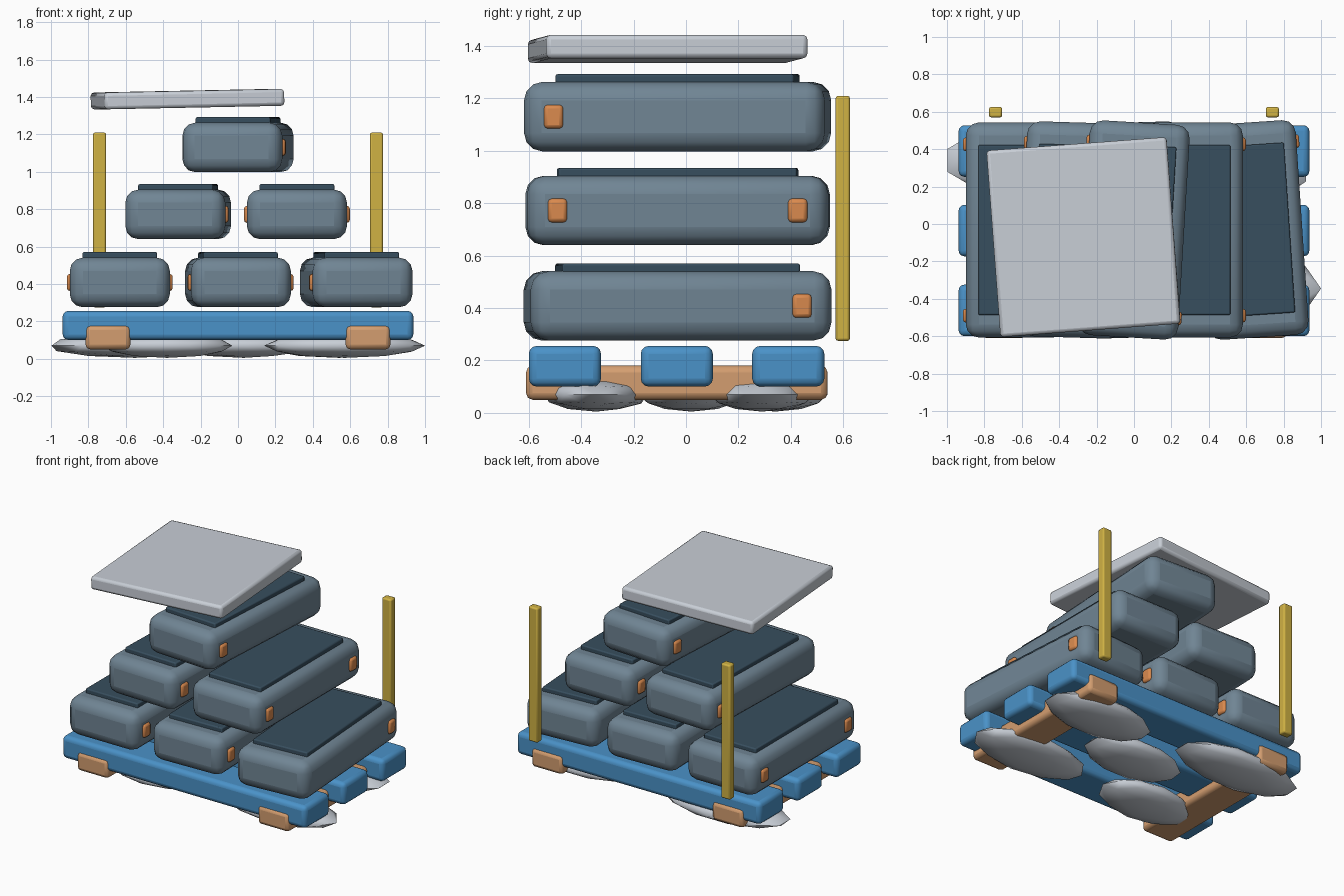
import bpy, math
from mathutils import Matrix, Vector

cube = bpy.data.objects.get("Cube")
if cube:
    bpy.data.objects.remove(cube, do_unlink=True)


def material(name, rgb):
    """Flat material from an sRGB triple (0-255)."""
    lin = [((c / 255 + 0.055) / 1.055) ** 2.4 for c in rgb]
    m = bpy.data.materials.new(name)
    m.use_nodes = True
    m.diffuse_color = (*lin, 1)
    m.node_tree.nodes["Principled BSDF"].inputs["Base Color"].default_value = (*lin, 1)
    return m


STONE = material("pale stone", (200, 206, 214))
BLUE = material("blue paint", (74, 146, 200))
TAN = material("tan wood", (212, 158, 112))
SLATE = material("slate cloth", (112, 133, 148))
DARK = material("dark slate", (55, 78, 94))
ORANGE = material("orange tag", (218, 138, 78))
YELLOW = material("mustard post", (208, 178, 68))


def finish(obj, name, mat, angle=40):
    obj.name = name
    obj.data.materials.append(mat)
    bpy.ops.object.shade_smooth_by_angle(angle=math.radians(angle))
    return obj


def block(name, size, matrix, mat, bevel, segments=2):
    """Box with rounded edges, placed by a matrix."""
    bpy.ops.mesh.primitive_cube_add(size=1)
    obj = bpy.context.object
    obj.data.transform(Matrix.Diagonal((*size, 1)))
    obj.matrix_world = matrix
    mod = obj.modifiers.new("rounding", "BEVEL")
    mod.width, mod.segments = bevel, segments
    return finish(obj, name, mat)


def at(x, y, z):
    return Matrix.Translation((x, y, z))


# Flattened stones under the platform: x, y, length radius, spin
STONES = [(0.54, 0.29, 0.40, 0), (0.57, -0.345, 0.43, 18), (0.03, 0.02, 0.36, 0),
          (-0.55, 0.34, 0.47, 0), (-0.38, -0.34, 0.35, 18)]
for i, (x, y, rx, spin) in enumerate(STONES):
    bpy.ops.mesh.primitive_ico_sphere_add(subdivisions=2, radius=1)
    stone = bpy.context.object
    stone.data.transform(Matrix.Diagonal((rx, 0.2, 0.065, 1))
                         @ Matrix.Rotation(math.radians(spin), 4, "Z"))
    stone.location = (x, y, 0.07)
    finish(stone, f"base_stone_{i + 1}", STONE, 60)

# Pallet: runners front to back, planks across
for side, x in (("right", -0.695), ("left", 0.695)):
    block(f"runner_{side}", (0.24, 1.15, 0.13), at(x, -0.035, 0.115), TAN, 0.025)
    block(f"post_{side}", (0.07, 0.055, 0.935), at(x * 1.065, 0.598, 0.742), YELLOW, 0.01)
for name, y in (("front", -0.462), ("middle", -0.035), ("back", 0.39)):
    block(f"plank_{name}", (1.875, 0.275, 0.155), at(0, y, 0.178), BLUE, 0.03, 3)

# Stacked bags: x, centre height, turn, tag corners (side, end)
FR, BK = -1, 1
BAGS = [
    (-0.632, 0.408, 0, [(-1, FR), (-1, BK), (1, FR), (1, BK)]),
    (0.0, 0.408, 0.03, [(-1, FR), (1, FR), (1, BK)]),
    (0.632, 0.408, 0.067, [(-1, FR), (1, BK)]),
    (-0.32, 0.772, -0.03, [(1, FR), (-1, BK)]),
    (0.315, 0.772, 0, [(1, FR), (1, BK), (-1, BK)]),
    (0.0, 1.13, -0.06, [(1, FR), (-1, BK)]),
]
for i, (x, z, turn, tags) in enumerate(BAGS):
    n = i + 1
    frame = at(x, -0.032, z) @ Matrix.Rotation(turn, 4, "Z")
    block(f"bag_{n}", (0.535, 1.15, 0.265), frame, SLATE, 0.07, 3)
    block(f"bag_cover_{n}", (0.4, 0.91, 0.06), frame @ at(0, 0, 0.132), DARK, 0.008)
    for k, (side, end) in enumerate(tags):
        block(f"bag_tag_{n}_{k + 1}", (0.045, 0.073, 0.09),
              frame @ at(side * 0.26, end * 0.458, 0), ORANGE, 0.014)

# Loose capping slab, turned and slightly tilted
tilt = Matrix.Rotation(0.075, 4, "Z") @ Matrix.Rotation(-0.02, 4, "Y")
block("top_slab", (0.965, 1.0, 0.09), at(-0.27, -0.07, 1.388) @ tilt, STONE, 0.018)
